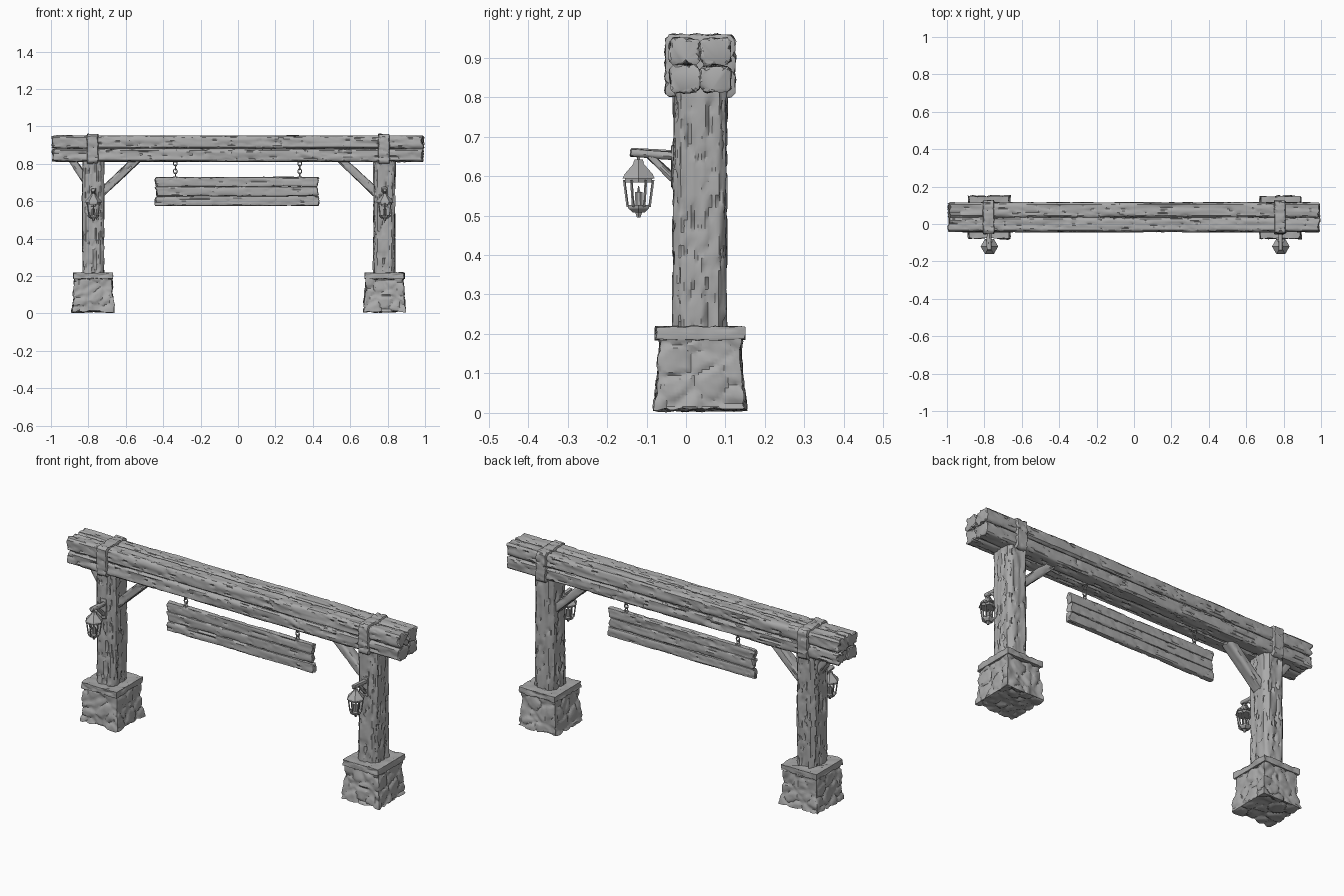
import bpy, bmesh, math
from mathutils import Vector, Matrix, noise

if "Cube" in bpy.data.objects:
    bpy.data.objects.remove(bpy.data.objects["Cube"])

grey = bpy.data.materials.new("weathered grey")
grey.diffuse_color = (0.4, 0.4, 0.4, 1)
grey.use_nodes = True
grey.node_tree.nodes["Principled BSDF"].inputs["Base Color"].default_value = grey.diffuse_color
YC = 0.036  # depth centre of the posts and beam


def finish(bm, name, angle=35):
    bmesh.ops.recalc_face_normals(bm, faces=bm.faces)
    me = bpy.data.meshes.new(name)
    bm.to_mesh(me)
    bm.free()
    me.materials.append(grey)
    ob = bpy.data.objects.new(name, me)
    bpy.context.collection.objects.link(ob)
    bpy.ops.object.select_all(action='DESELECT')
    ob.select_set(True)
    bpy.context.view_layer.objects.active = ob
    bpy.ops.object.shade_smooth_by_angle(angle=math.radians(angle))
    return ob


def timber(name, a, b, w, h, side=(0, 1, 0), bevel=0.01, amp=0.005, ragged=0.008,
           step=0.016, grain=5, seed=0.0):
    """Rough-hewn bar from a to b; w is its size along side, h across it."""
    a, b, side = Vector(a), Vector(b), Vector(side)
    d = (b - a).normalized()
    up = d.cross(side).normalized()
    length = (b - a).length
    sx, sy = w / 2, h / 2
    nx, ny = max(3, round(w / 0.009)), max(3, round(h / 0.009))
    loop = [(-sx + w * i / nx, -sy) for i in range(nx)]
    loop += [(sx, -sy + h * i / ny) for i in range(ny)]
    loop += [(-x, -y) for x, y in loop]
    rows = max(3, round(length / step))
    bm = bmesh.new()
    rings = []
    for r in range(-1, rows + 2):
        t = length * min(max(r / rows, 0), 1)
        tip = r in (-1, rows + 1)
        ring = []
        for x, y in loop:
            # chamfered corner
            ex = abs(x) - (sx - bevel) + abs(y) - (sy - bevel) - bevel
            near = abs(x) > sx - bevel and abs(y) > sy - bevel
            cut = max(0, ex) / 2 if near else 0
            px, py = x - math.copysign(cut, x), y - math.copysign(cut, y)
            # stepped flakes stretched along the grain, with narrow cracks
            q = Vector((t * grain + seed * 7.3, x * 48 + seed * 3.1, y * 48 - seed))
            flake = math.floor(noise.noise(q) * 3.2) / 3.2
            crack = -1.1 if abs(noise.noise(q * 1.3 + Vector((9, 4, 2)))) < 0.045 else 0
            off = amp * (flake + crack + 0.2)
            px += off * (px / sx) ** 7
            py += off * (py / sy) ** 7
            end = ragged * noise.noise(Vector((x * 40, y * 40, seed + t * 5)))
            if tip:
                px -= math.copysign(min(0.005, abs(px) * 0.3), px)
                py -= math.copysign(min(0.005, abs(py) * 0.3), py)
                end += 0.003 if r > 0 else -0.003
            tt = t + (end if r <= 0 or r >= rows else 0)
            ring.append(bm.verts.new(a + d * tt + side * px + up * py))
        rings.append(ring)
    n = len(loop)
    for p, q in zip(rings, rings[1:]):
        for i in range(n):
            bm.faces.new((p[i], p[(i + 1) % n], q[(i + 1) % n], q[i]))
    bm.faces.new(rings[0])
    bm.faces.new(rings[-1])
    return finish(bm, name)


def stone(name, centre, size, flare, relief, cuts, seed):
    """Masonry block with hollows between cells, widening towards the ground."""
    bm = bmesh.new()
    bmesh.ops.create_cube(bm, size=1)
    bmesh.ops.subdivide_edges(bm, edges=bm.edges[:], cuts=cuts, use_grid_fill=True)
    for v in bm.verts:
        c = v.co.copy()
        n = Vector([math.copysign(1, k) if abs(k) > 0.499 else 0 for k in c]).normalized()
        p = Vector([c[i] * size[i] for i in range(3)])
        k = 1 + flare * (0.5 - c.z) ** 2
        p.x, p.y = p.x * k, p.y * k
        q = p * 15 + Vector((seed, seed * 2, seed * 3))
        dist = noise.voronoi(q)[0]
        joint = min(1, (dist[1] - dist[0]) * 4) - 1
        bump = noise.noise(q * 0.8) + 0.35 * math.floor(noise.noise(q * 2.2) * 3) / 3
        v.co = Vector(centre) + p + n * relief * (joint + bump * 0.8 + 0.2)
        v.co.z = max(v.co.z, 0)
    return finish(bm, name, 32)


def cone(bm, at, r1, r2, z0, z1, sides=6):
    """Tapered prism standing on the z axis of a point."""
    m = Matrix.Translation((at[0], at[1], (z0 + z1) / 2)) @ Matrix.Rotation(math.pi / sides, 4, 'Z')
    bmesh.ops.create_cone(bm, cap_ends=True, segments=sides, radius1=r1, radius2=r2,
                          depth=z1 - z0, matrix=m)


def rod(bm, a, b, r, sides=5):
    a, b = Vector(a), Vector(b)
    m = Matrix.Translation((a + b) / 2) @ (b - a).to_track_quat('Z', 'Y').to_matrix().to_4x4()
    bmesh.ops.create_cone(bm, cap_ends=True, segments=sides, radius1=r, radius2=r,
                          depth=(b - a).length, matrix=m)


def lantern(name, x, y):
    bm = bmesh.new()
    at = (x, y)
    for r1, r2, z0, z1 in ((0.047, 0.042, 0.594, 0.602), (0.044, 0.014, 0.602, 0.632),
                           (0.016, 0.012, 0.632, 0.642), (0.039, 0.040, 0.584, 0.594),
                           (0.030, 0.032, 0.518, 0.526), (0.018, 0.030, 0.508, 0.518),
                           (0.005, 0.010, 0.495, 0.508)):
        cone(bm, at, r1, r2, z0, z1)
    for i in range(6):  # cage bars
        a = math.pi / 3 * i + math.pi / 6
        c, s = math.cos(a), math.sin(a)
        rod(bm, (x + 0.028 * c, y + 0.028 * s, 0.522), (x + 0.037 * c, y + 0.037 * s, 0.59), 0.0035)
    cone(bm, at, 0.011, 0.010, 0.526, 0.560, 8)  # candle
    cone(bm, at, 0.005, 0.001, 0.560, 0.575, 6)  # flame
    rod(bm, (x, y, 0.638), (x, y, 0.662), 0.004)  # hanger
    finish(bm, name, 25)


def chain(name, x, z0, z1, count):
    """Upright oval links, each turned a quarter from the last."""
    bm = bmesh.new()
    pitch = (z1 - z0) / count
    for k in range(count):
        zc = z0 + pitch * (k + 0.5)
        pts = []
        for i in range(10):
            a = math.tau * i / 10
            across, high = 0.010 * math.cos(a), pitch * 0.66 * math.sin(a)
            pts.append((x + (across if k % 2 else 0), YC + (0 if k % 2 else across), zc + high))
        for i in range(10):
            rod(bm, pts[i], pts[(i + 1) % 10], 0.0032)
    finish(bm, name)


# Top beam: four long timbers laid two by two
for i, (dy, z) in enumerate(((-1, 0.846), (1, 0.846), (-1, 0.916), (1, 0.916))):
    timber(f"beam_timber_{i + 1}", (-0.985, YC + dy * 0.039, z), (0.985, YC + dy * 0.039, z),
           0.077, 0.068, amp=0.0055, ragged=0.016, step=0.014, seed=i + 1.4)

for label, x, s in (("left", -0.775, -1), ("right", 0.783, 1)):
    # Stone footing and its cap
    stone(f"{label}_footing", (x, YC, 0.098), (0.203, 0.208, 0.180), 0.12, 0.009, 22, s * 4.7)
    stone(f"{label}_footing_cap", (x, YC, 0.202), (0.212, 0.226, 0.032), 0, 0.005, 14, s * 2.3)
    # Post and the strap over the beam
    timber(f"{label}_post", (x, YC - 0.002, 0.20), (x, YC, 0.825), 0.132, 0.112, bevel=0.018,
           amp=0.008, grain=6, seed=s * 5.2)
    timber(f"{label}_strap", (x - 0.030, YC, 0.879), (x + 0.024, YC, 0.879), 0.178, 0.158,
           bevel=0.012, amp=0.005, ragged=0.004, step=0.011, grain=12, seed=s * 3.7)
    # Inner diagonal brace
    timber(f"{label}_inner_brace", (x - s * 0.035, YC, 0.635), (x - s * 0.235, YC, 0.825),
           0.062, 0.042, bevel=0.006, amp=0.004, seed=s * 8.1)
    # Lantern bracket: arm, strut and wall plate
    timber(f"{label}_lantern_arm", (x, -0.02, 0.652), (x, -0.138, 0.660), 0.022, 0.020,
           side=(1, 0, 0), bevel=0.004, amp=0.003, ragged=0.003, seed=s * 1.9)
    timber(f"{label}_lantern_strut", (x, -0.026, 0.588), (x, -0.092, 0.652), 0.018, 0.018,
           side=(1, 0, 0), bevel=0.004, amp=0.003, ragged=0.003, seed=s * 2.9)
    timber(f"{label}_lantern_plate", (x, -0.031, 0.575), (x, -0.031, 0.675), 0.014, 0.030,
           bevel=0.003, amp=0.002, ragged=0.003, seed=s * 6.9)
    lantern(f"{label}_lantern", x + 0.002, -0.120)

# Short outer brace on the left post only
timber("left_outer_brace", (-0.80, YC, 0.690), (-0.885, YC, 0.820), 0.062, 0.036,
       bevel=0.006, amp=0.004, seed=6.6)

# Hanging sign of three weathered planks
for i, (z, x0, x1) in enumerate(((0.601, -0.438, 0.428), (0.653, -0.432, 0.424),
                                 (0.704, -0.438, 0.425))):
    timber(f"sign_plank_{i + 1}", (x0, YC, z), (x1, YC, z), 0.030, 0.051, bevel=0.004,
           amp=0.004, ragged=0.014, step=0.013, seed=i * 2.7 + 0.8)

# Chains holding the sign, with an eye plate at each end
for label, x in (("left", -0.335), ("right", 0.330)):
    chain(f"{label}_sign_chain", x, 0.728, 0.812, 4)
    for part, z in (("lower", 0.728), ("upper", 0.810)):
        bm = bmesh.new()
        cone(bm, (x, YC), 0.014, 0.012, z - 0.004, z + 0.005, 8)
        finish(bm, f"{label}_chain_{part}_eye")
